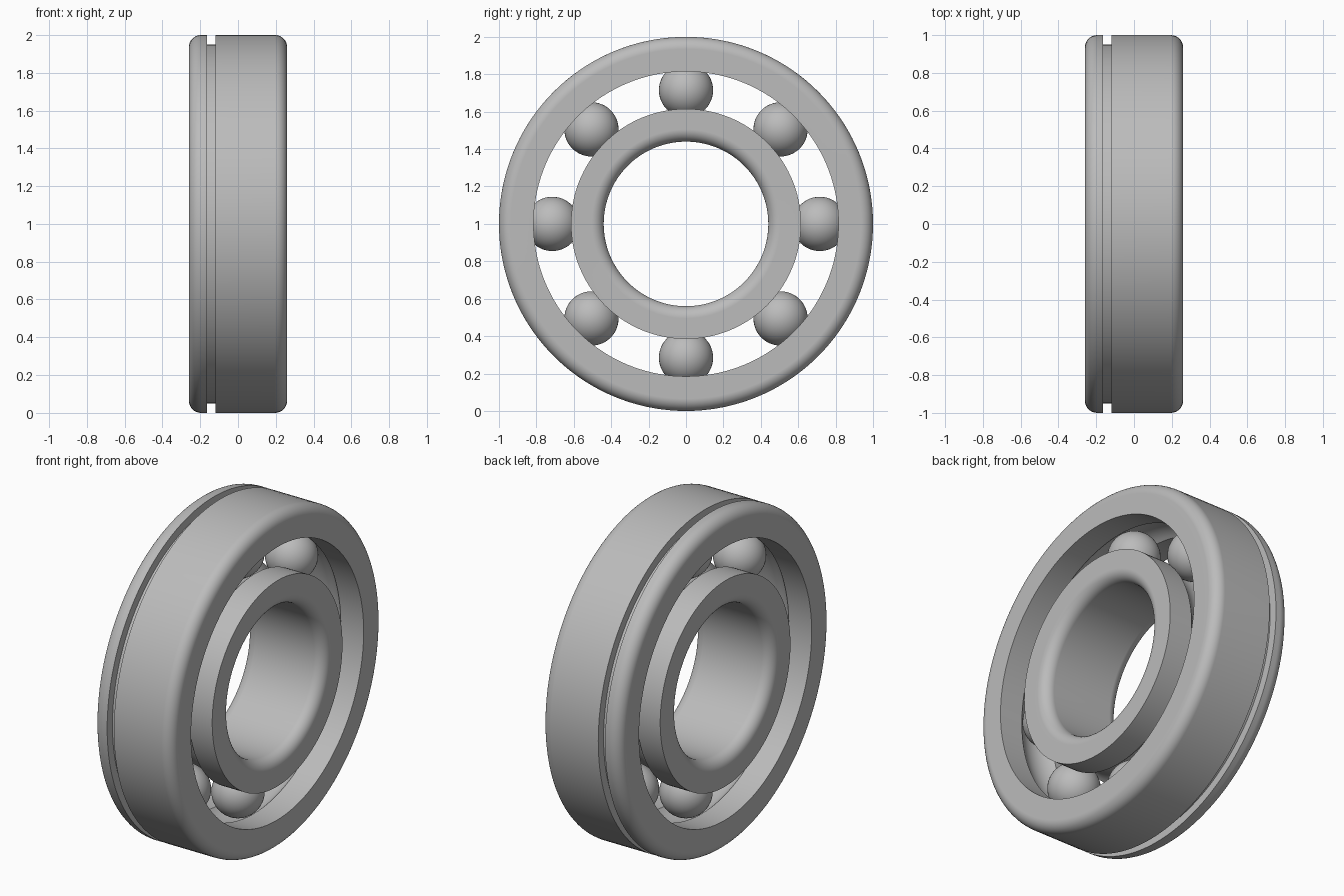
import bpy
import bmesh
from math import sin, cos, pi, radians, asin
from mathutils import Matrix, Vector

cube = bpy.data.objects.get("Cube")
if cube:
    bpy.data.objects.remove(cube)

HALF = 0.26        # half width of both rings
FILLET = 0.065     # rounded corners
PITCH = 0.715      # radius of the ball circle
BALL = 0.145
RACE = 0.148       # raceway arc radius
OUT_R, OUT_IN = 1.0, 0.815
IN_OUT, BORE = 0.615, 0.44
CENTRE = Vector((0, 0, 1))

steel = bpy.data.materials.new("steel grey")
steel.use_nodes = True
colour = (0.5, 0.5, 0.5, 1)
steel.diffuse_color = colour
steel.node_tree.nodes["Principled BSDF"].inputs["Base Color"].default_value = colour


def arc(x, r, radius, start, end, steps):
    """Points (x, r) along an arc, angles in degrees."""
    angles = [radians(start + (end - start) * i / steps) for i in range(steps + 1)]
    return [(x + radius * cos(a), r + radius * sin(a)) for a in angles]


def finish(bm, name):
    bmesh.ops.recalc_face_normals(bm, faces=bm.faces)
    mesh = bpy.data.meshes.new(name)
    bm.to_mesh(mesh)
    bm.free()
    mesh.materials.append(steel)
    obj = bpy.data.objects.new(name, mesh)
    bpy.context.collection.objects.link(obj)
    bpy.ops.object.select_all(action='DESELECT')
    obj.select_set(True)
    bpy.context.view_layer.objects.active = obj
    bpy.ops.object.shade_smooth_by_angle(angle=radians(25))
    return obj


def lathe(name, profile, segments=144):
    """Turn a closed (x, radius) profile around the x axis."""
    bm = bmesh.new()
    rings = []
    for i in range(segments):
        a = 2 * pi * i / segments
        rings.append([bm.verts.new((x, r * sin(a), 1 + r * cos(a))) for x, r in profile])
    n = len(profile)
    for i in range(segments):
        a, b = rings[i], rings[(i + 1) % segments]
        for j in range(n):
            k = (j + 1) % n
            bm.faces.new((a[j], a[k], b[k], b[j]))
    obj = finish(bm, name)
    mod = obj.modifiers.new("even shading", 'WEIGHTED_NORMAL')
    mod.keep_sharp = True


edge = HALF - FILLET
lip = math_lip = asin((OUT_IN - PITCH) / RACE) * 180 / pi

# Outer ring: rounded rim, snap-ring groove, inner raceway
lathe("outer_ring",
      [(-HALF, OUT_IN)]
      + arc(-edge, OUT_R - FILLET, FILLET, 180, 90, 8)
      + [(-0.165, OUT_R), (-0.165, 0.95), (-0.12, 0.95), (-0.12, OUT_R)]
      + arc(edge, OUT_R - FILLET, FILLET, 90, 0, 8)
      + [(HALF, OUT_IN)]
      + arc(0, PITCH, RACE, lip, 180 - lip, 14))

# Inner ring: rounded bore, outer raceway
lathe("inner_ring",
      [(-HALF, IN_OUT)]
      + arc(-edge, BORE + FILLET, FILLET, 180, 270, 8)
      + arc(edge, BORE + FILLET, FILLET, 270, 360, 8)
      + [(HALF, IN_OUT)]
      + arc(0, PITCH, RACE, -lip, lip - 180, 14))

# Eight balls evenly spaced between the rings
for i in range(8):
    a = i * pi / 4
    place = CENTRE + PITCH * Vector((0, sin(a), cos(a)))
    bm = bmesh.new()
    bmesh.ops.create_uvsphere(bm, u_segments=40, v_segments=24, radius=BALL,
                              matrix=Matrix.Translation(place))
    finish(bm, f"ball_{i + 1}")
